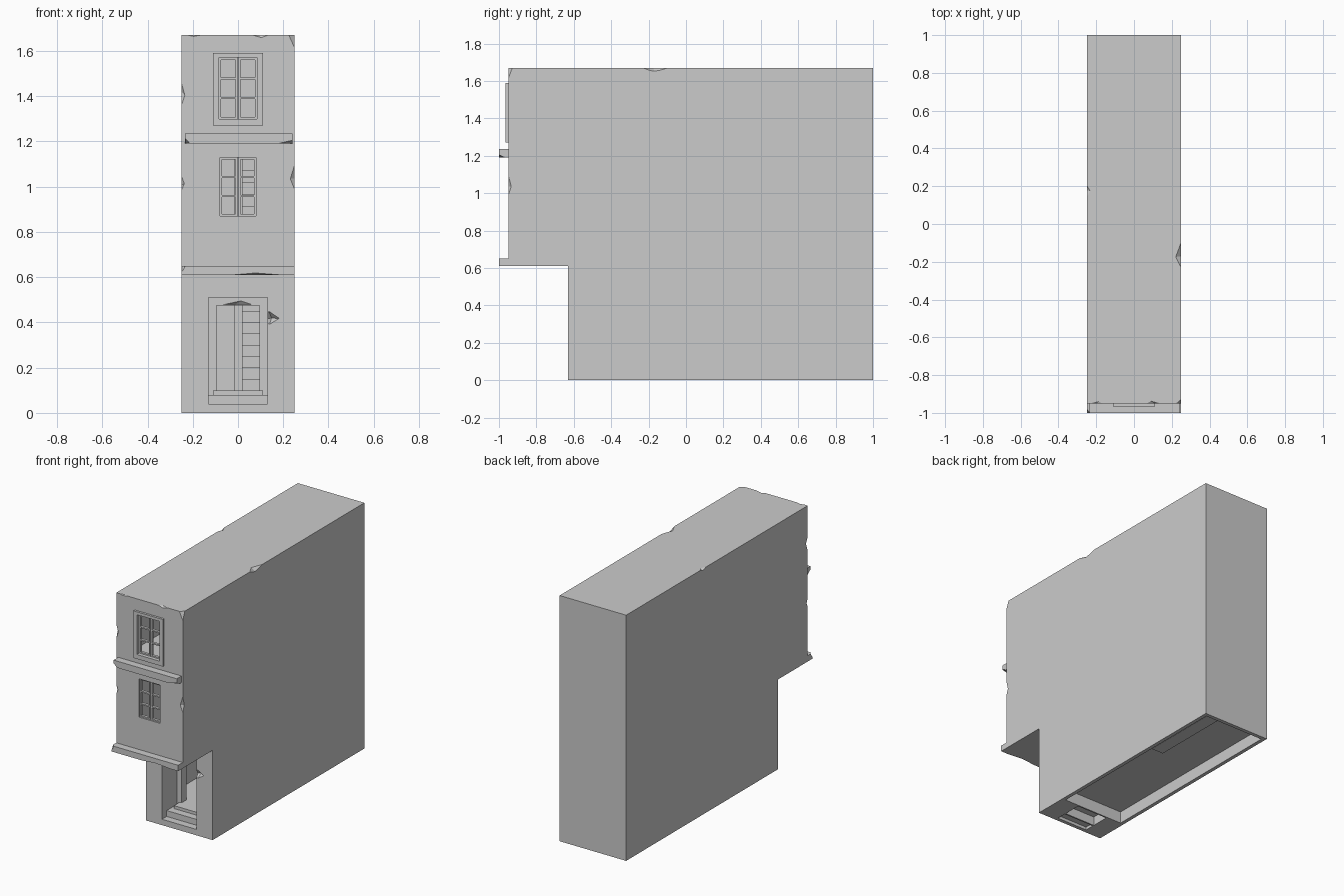
import bpy, bmesh, random
from mathutils import Vector

if "Cube" in bpy.data.objects:
    bpy.data.objects.remove(bpy.data.objects["Cube"])

random.seed(4)


def finish(name, bm):
    bmesh.ops.recalc_face_normals(bm, faces=bm.faces)
    me = bpy.data.meshes.new(name)
    bm.to_mesh(me)
    bm.free()
    ob = bpy.data.objects.new(name, me)
    bpy.context.collection.objects.link(ob)
    return ob


def boxes(name, items):
    """One object from boxes given as (x0, x1, y0, y1, z0, z1)."""
    bm = bmesh.new()
    for x0, x1, y0, y1, z0, z1 in items:
        vs = bmesh.ops.create_cube(bm, size=1)["verts"]
        for v in vs:
            v.co = Vector((x0 + (v.co.x + .5) * (x1 - x0),
                           y0 + (v.co.y + .5) * (y1 - y0),
                           z0 + (v.co.z + .5) * (z1 - z0)))
    return finish(name, bm)


def extrude_yz(name, pts, x0, x1):
    """Side profile in y,z extruded across x."""
    bm = bmesh.new()
    f = bm.faces.new([bm.verts.new((x0, y, z)) for y, z in pts])
    out = bmesh.ops.extrude_face_region(bm, geom=[f])["geom"]
    bmesh.ops.translate(bm, vec=(x1 - x0, 0, 0),
                        verts=[g for g in out if isinstance(g, bmesh.types.BMVert)])
    return finish(name, bm)


def chips(name, items):
    """Rough eight-sided lumps used to break edges: (centre, radii)."""
    bm = bmesh.new()
    for c, r in items:
        vs = []
        for ax in range(3):
            for s in (-1, 1):
                p = Vector(c)
                for k in range(3):
                    p[k] += r[k] * (s if k == ax else random.uniform(-.2, .2))
                vs.append(bm.verts.new(p))
        bmesh.ops.convex_hull(bm, input=vs)
    return finish(name, bm)


def cut(ob, cutter):
    m = ob.modifiers.new("cut", "BOOLEAN")
    m.operation = "DIFFERENCE"
    m.solver = "EXACT"
    m.object = cutter
    bpy.context.view_layer.update()
    dg = bpy.context.evaluated_depsgraph_get()
    me = bpy.data.meshes.new_from_object(ob.evaluated_get(dg))
    ob.modifiers.clear()
    ob.data = me
    bpy.data.objects.remove(cutter)


# House body with the overhanging upper storeys
house = extrude_yz("house_walls", [(-.63, 0), (1, 0), (1, 1.67), (-.95, 1.67),
                                   (-.95, .61), (-.63, .61)], -.25, .25)
# Rooms and the shallow hollow under the ground floor
cut(house, boxes("rooms", [(-.225, .225, -.40, .975, -.1, .08),
                           (-.225, .225, -.42, .975, .10, .60),
                           (-.225, .225, -.92, .975, .65, 1.19),
                           (-.225, .225, -.92, .975, 1.23, 1.645)]))
# Stair wells through the floors
cut(house, boxes("stair_wells", [(.02, .21, .42, .93, .55, .70),
                                 (.02, .21, .42, .93, 1.15, 1.26)]))
# Doorway recess and its rising steps
cut(house, boxes("door_recess", [(-.13, .13, -.70, -.47, .08, .51)]))
cut(house, boxes("first_step", [(-.13, .13, -.70, -.58, .04, .09)]))
cut(house, boxes("door_opening", [(-.095, .095, -.50, -.39, .10, .475)]))
cut(house, boxes("step_hollows", [(-.115, .115, -.605, -.54, -.1, .02),
                                  (-.115, .115, -.53, -.41, -.1, .06)]))
# Window openings
cut(house, boxes("window_openings", [(-.08, .08, -1, -.9, .87, 1.13),
                                     (-.085, .085, -1, -.9, 1.30, 1.57)]))
# Broken edges
cut(house, chips("edge_damage", [
    ((-.255, -.955, 1.41), (.025, .025, .08)),
    ((-.255, -.955, 1.01), (.025, .02, .05)),
    ((.255, -.955, 1.05), (.025, .025, .09)),
    ((.255, -.96, 1.68), (.04, .04, .10)),
    ((-.20, -.955, 1.675), (.08, .02, .015)),
    ((.10, -.955, 1.675), (.07, .02, .02)),
    ((.255, -.16, 1.675), (.04, .12, .025)),
    ((-.255, .17, 1.675), (.035, .05, .02)),
    ((.14, -.635, .42), (.045, .03, .04)),
    ((0, -.47, .48), (.07, .02, .015))]))

# Threshold under the inner doorway
boxes("door_threshold", [(-.11, .11, -.53, -.42, .078, .10)])

# Cornices between storeys
low = boxes("lower_cornice", [(-.25, .25, -1, -.95, .61, .65)])
cut(low, chips("lower_damage", [((.09, -1.0, .606), (.18, .03, .014)),
                                ((-.252, -1.0, .652), (.02, .02, .03))]))
up = boxes("upper_cornice", [(-.235, .24, -1, -.945, 1.19, 1.235)])
cut(up, chips("upper_damage", [((.245, -1.0, 1.187), (.10, .035, .022)),
                               ((-.237, -1.0, 1.187), (.025, .03, .03))]))

# Raised surround of the top window
boxes("top_window_surround", [(-.11, -.085, -.965, -.93, 1.27, 1.59),
                              (.085, .11, -.965, -.93, 1.27, 1.59),
                              (-.085, .085, -.965, -.93, 1.27, 1.30),
                              (-.085, .085, -.965, -.93, 1.57, 1.59)])


def window(name, w, z0, z1):
    """Pair of casements, each with three panes in a column."""
    b, y0, y1 = .009, -.94, -.922
    parts = []
    for x0, x1 in ((-w, -.002), (.002, w)):
        parts += [(x0, x0 + b, y0, y1, z0, z1), (x1 - b, x1, y0, y1, z0, z1)]
        for i in range(4):
            z = z0 + (z1 - z0 - b) * i / 3
            parts.append((x0 + b, x1 - b, y0, y1, z, z + b))
    boxes(name, parts)


window("middle_window_casements", .08, .87, 1.13)
window("top_window_casements", .085, 1.30, 1.57)


def stairs(name, z0, rise, n=11):
    """Straight flight with a sloping underside."""
    y0, run = .42, .51 / n
    pts = []
    for i in range(n):
        pts += [(y0 + run * i, z0 + rise * i / n),
                (y0 + run * i, z0 + rise * (i + 1) / n)]
    pts += [(y0 + run * n, z0 + rise), (y0 + run * n, z0 + rise - .1),
            (y0 + run * 1.5, z0)]
    extrude_yz(name, pts, .02, .21)


stairs("lower_stairs", .10, .55)
stairs("upper_stairs", .65, .58)

# Partition walls beside the stairs and the stair footing under the floor
boxes("stair_partitions", [(-.015, .02, .40, .975, .10, .60),
                           (-.015, .02, .40, .975, .65, 1.19)])
boxes("stair_footing", [(.10, .19, .40, .95, .03, .08)])
